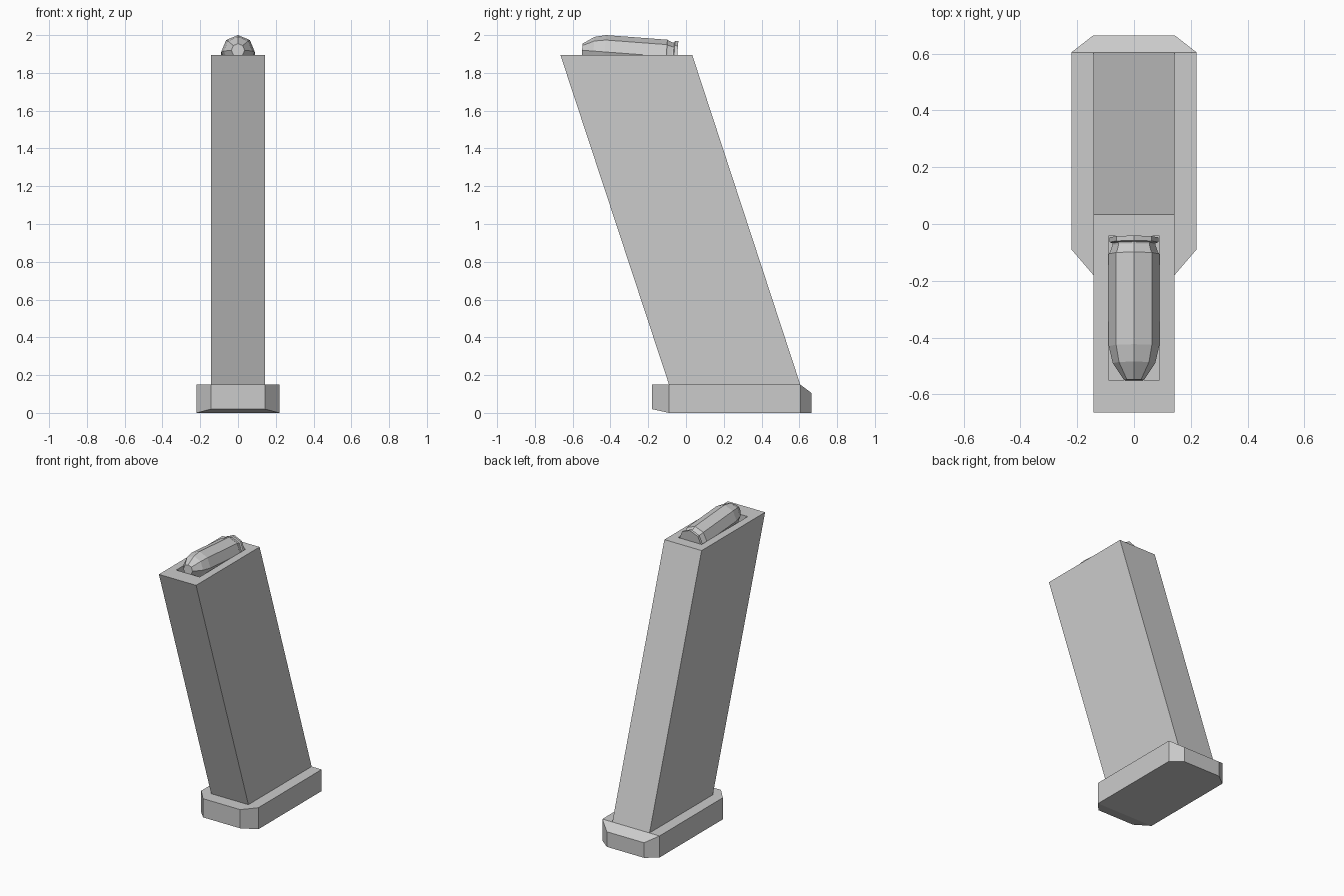
import bpy, bmesh, math

cube = bpy.data.objects.get("Cube")
if cube:
    bpy.data.objects.remove(cube, do_unlink=True)

GREY = (0.6, 0.6, 0.6, 1)
grey = bpy.data.materials.new("plain_grey")
grey.use_nodes = True
grey.diffuse_color = GREY
grey.node_tree.nodes["Principled BSDF"].inputs["Base Color"].default_value = GREY


def finish(bm, name):
    bmesh.ops.recalc_face_normals(bm, faces=bm.faces)
    mesh = bpy.data.meshes.new(name)
    bm.to_mesh(mesh)
    bm.free()
    mesh.materials.append(grey)
    obj = bpy.data.objects.new(name, mesh)
    bpy.context.collection.objects.link(obj)
    return obj


def ring(bm, half_width, y0, y1, z):
    corners = [(-half_width, y0), (half_width, y0), (half_width, y1), (-half_width, y1)]
    return [bm.verts.new((x, y, z)) for x, y in corners]


def loft(bm, rings):
    """Join consecutive rings with quads and cap both ends."""
    for a, b in zip(rings, rings[1:]):
        n = len(a)
        for i in range(n):
            j = (i + 1) % n
            bm.faces.new((a[i], a[j], b[j], b[i]))
    bm.faces.new(rings[0])
    bm.faces.new(rings[-1])


# Slanted magazine body with a feed opening sunk into its top
bm = bmesh.new()
loft(bm, [ring(bm, 0.143, -0.09, 0.605, 0.15),
          ring(bm, 0.143, -0.665, 0.033, 1.895),
          ring(bm, 0.09, -0.55, -0.042, 1.895),
          ring(bm, 0.09, -0.55, -0.042, 1.80)])
finish(bm, "magazine_body")

# Base plate: chamfered corners, sloping back top edge and front bottom edge
bm = bmesh.new()
half = [(0.22, -0.09, 0), (0.22, -0.09, 0.15), (0.22, 0.605, 0), (0.22, 0.605, 0.15),
        (0.143, -0.18, 0.02), (0.143, -0.18, 0.15), (0.143, 0.665, 0), (0.143, 0.665, 0.105)]
for x, y, z in half:
    for side in (-1, 1):
        bm.verts.new((side * x, y, z))
bmesh.ops.convex_hull(bm, input=bm.verts)
bmesh.ops.dissolve_limit(bm, angle_limit=math.radians(1), verts=bm.verts, edges=bm.edges)
finish(bm, "base_plate")

# Eight-sided cartridge, nose tipped up: (y, radius) from nose to rim
profile = [(-0.55, 0.035), (-0.49, 0.075), (-0.43, 0.089), (-0.105, 0.089),
           (-0.1, 0.085), (-0.075, 0.076), (-0.068, 0.076), (-0.064, 0.086), (-0.047, 0.086)]
TILT = 0.075
bm = bmesh.new()
rings = []
for y, r in profile:
    axis_z = 1.911 - TILT * (y + 0.43)
    verts = []
    for i in range(8):
        a = i * math.tau / 8
        up = r * math.sin(a)
        verts.append(bm.verts.new((r * math.cos(a), y + TILT * up, axis_z + up)))
    rings.append(verts)
loft(bm, rings)
finish(bm, "cartridge")
